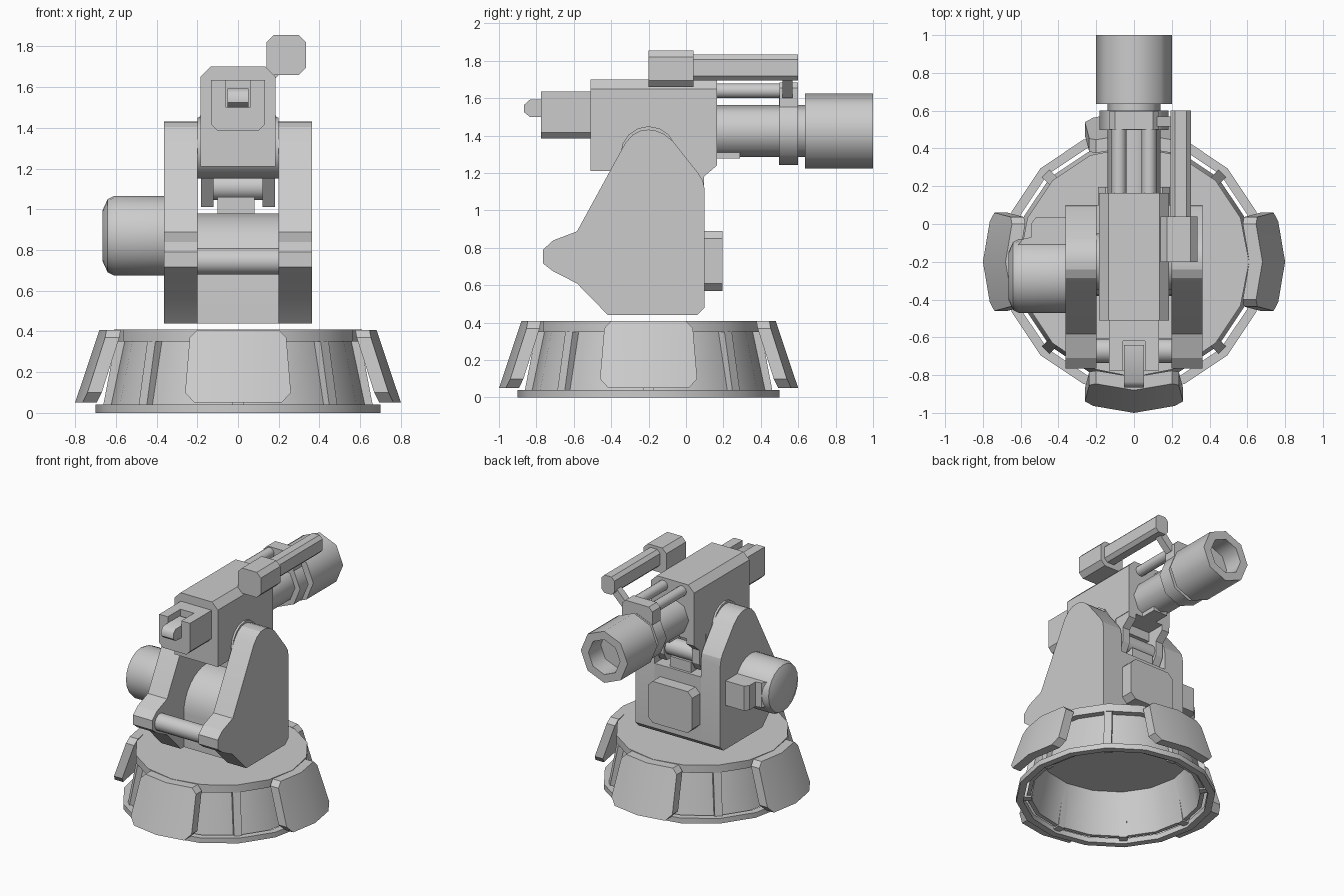
import bpy, bmesh, math
from math import sin, cos, pi, radians
from mathutils import Matrix

if "Cube" in bpy.data.objects:
    bpy.data.objects.remove(bpy.data.objects["Cube"])

CY = -0.2      # base centre in y
BZ = 1.425     # barrel axis height


def place(axis, p, h):
    """Put a 2D point p at height h along an axis."""
    if axis == 'x':
        return (h, p[0], p[1])
    if axis == 'y':
        return (p[0], h, p[1])
    return (p[0], p[1], h)


def finish(name, bm, smooth=35):
    bmesh.ops.remove_doubles(bm, verts=bm.verts, dist=1e-5)
    bmesh.ops.recalc_face_normals(bm, faces=bm.faces)
    for f in bm.faces:
        f.smooth = True
    for e in bm.edges:
        e.smooth = e.calc_face_angle(3.0) < radians(smooth)
    me = bpy.data.meshes.new(name)
    bm.to_mesh(me)
    bm.free()
    ob = bpy.data.objects.new(name, me)
    bpy.context.collection.objects.link(ob)
    return ob


def prism(name, pts, axis, lo, hi, smooth=20):
    bm = bmesh.new()
    a = [bm.verts.new(place(axis, p, lo)) for p in pts]
    b = [bm.verts.new(place(axis, p, hi)) for p in pts]
    bm.faces.new(a)
    bm.faces.new(b[::-1])
    n = len(pts)
    for i in range(n):
        bm.faces.new((a[i], a[(i + 1) % n], b[(i + 1) % n], b[i]))
    return finish(name, bm, smooth)


def lathe(name, prof, n, axis, c, smooth=50):
    """Spin a closed loop of (radius, height) points round an axis through c."""
    bm = bmesh.new()
    rows = []
    for k in range(n):
        t = 2 * pi * k / n
        rows.append([bm.verts.new(place(axis, (c[0] + r * cos(t), c[1] + r * sin(t)), h))
                     for r, h in prof])
    m = len(prof)
    for k in range(n):
        a, b = rows[k], rows[(k + 1) % n]
        for i in range(m):
            j = (i + 1) % m
            if prof[i][0] == 0 and prof[j][0] == 0:
                continue
            if prof[i][0] == 0:
                bm.faces.new((a[i], a[j], b[j]))
            elif prof[j][0] == 0:
                bm.faces.new((a[i], a[j], b[i]))
            else:
                bm.faces.new((a[i], a[j], b[j], b[i]))
    return finish(name, bm, smooth)


def rod(name, r, lo, hi, n, axis, c, smooth=50):
    return lathe(name, [(0, lo), (r, lo), (r, hi), (0, hi)], n, axis, c, smooth)


def rect(x0, x1, y0, y1, c=0.0):
    if not c:
        return [(x0, y0), (x1, y0), (x1, y1), (x0, y1)]
    return [(x0 + c, y0), (x1 - c, y0), (x1, y0 + c), (x1, y1 - c),
            (x1 - c, y1), (x0 + c, y1), (x0, y1 - c), (x0, y0 + c)]


# Base: bottom ring, sloping wall, top deck
lathe("base_ring", [(0.65, 0), (0.7, 0), (0.7, 0.04), (0.65, 0.04)], 16, 'z', (0, CY), 30)
lathe("base_wall", [(0.6, 0.03), (0.63, 0.03), (0.56, 0.36), (0.53, 0.36)], 16, 'z', (0, CY), 30)
rod("base_deck", 0.61, 0.35, 0.41, 16, 'z', (0, CY), 30)

# Eight sloping ribs round the wall
for k in range(8):
    rib = prism(f"base_rib_{k}", [(0.59, 0.02), (0.665, 0.02), (0.6, 0.36), (0.53, 0.36)],
                'y', -0.028, 0.028)
    rib.data.transform(Matrix.Translation((0, CY, 0)) @ Matrix.Rotation(k * pi / 4, 4, 'Z'))

# Four bent armour panels leaning against the base
half = [(0, 0.05), (0.215, 0.05), (0.26, 0.1), (0.237, 0.37), (0.2, 0.408), (0, 0.408)]
for k in range(4):
    bm = bmesh.new()
    for s in (1, -1):
        layer = []
        for depth in (0, 0.07):
            layer.append([bm.verts.new((0.8 - depth - (z - 0.05) * 0.335 - 0.17 * u, s * u, z))
                          for u, z in half])
        outer, inner = layer
        bm.faces.new(outer)
        bm.faces.new(inner[::-1])
        for i in range(5):
            bm.faces.new((outer[i], outer[i + 1], inner[i + 1], inner[i]))
    panel = finish(f"armour_panel_{k}", bm, 30)
    panel.data.transform(Matrix.Translation((0, CY, 0)) @ Matrix.Rotation(k * pi / 2, 4, 'Z'))

# Cheek plates
cheek = [(-0.417, 0.44), (0.06, 0.44), (0.1, 0.48), (0.1, 1.11), (0.09, 1.16), (0.065, 1.2),
         (-0.07, 1.37), (-0.12, 1.41), (-0.165, 1.428), (-0.2, 1.432), (-0.24, 1.428),
         (-0.285, 1.405), (-0.325, 1.36), (-0.583, 0.888), (-0.71, 0.84), (-0.765, 0.79),
         (-0.765, 0.717), (-0.71, 0.674), (-0.583, 0.61)]
for side, s in (("left", -1), ("right", 1)):
    prism(f"cheek_{side}", cheek, 'x', s * 0.198, s * 0.363)

# Mount body between the cheeks, with rounded front shoulder
arc = [(-0.1 - 0.28 * cos(t * pi / 16), 0.7 + 0.28 * sin(t * pi / 16)) for t in range(9)]
prism("mount_body", [(0.06, 0.44), (-0.38, 0.44)] + arc + [(0.1, 0.98), (0.1, 0.48)],
      'x', -0.2, 0.2)
prism("mount_pad", rect(-0.1, 0.08, -0.08, 0.08), 'z', 0.97, 1.06)
prism("rear_hatch", rect(-0.19, 0.19, 0.57, 0.89, 0.04), 'y', 0.09, 0.195)
rod("cross_bar", 0.065, -0.2, 0.2, 16, 'x', (-0.67, 0.745))

# Elevation hinge: two lugs and a pin
for side, s in (("left", -1), ("right", 1)):
    prism(f"hinge_lug_{side}", [(-0.18, 1.22), (-0.02, 1.01), (0.06, 1.01), (0.095, 1.07),
                                (0.095, 1.18), (0.165, 1.24), (0.165, 1.3), (-0.1, 1.3)],
          'x', s * 0.12, s * 0.182)
rod("hinge_pin", 0.065, -0.15, 0.15, 16, 'x', (0.02, 1.11))
rod("trunnion", 0.15, -0.2, 0.2, 16, 'x', (-0.2, 1.3))

# Drive motor on the left cheek
lathe("motor_drum", [(0, -0.36), (0.195, -0.36), (0.195, -0.61), (0.18, -0.64),
                     (0.125, -0.665), (0, -0.665)], 20, 'x', (-0.275, 0.87), 35)
prism("motor_gearbox", [(-0.36, -0.28), (-0.61, -0.28), (-0.62, -0.12), (-0.59, -0.08),
                        (-0.545, -0.07), (-0.545, 0.0), (-0.52, 0.035), (-0.36, 0.035)],
      'z', 0.78, 0.97)

# Receiver
prism("receiver", [(-0.185, 1.21), (0.185, 1.21), (0.185, 1.65), (0.135, 1.7),
                   (-0.135, 1.7), (-0.185, 1.65)], 'y', -0.51, 0.02)
prism("receiver_front", [(-0.185, 1.28), (0.185, 1.28), (0.185, 1.65), (0.135, 1.7),
                         (-0.135, 1.7), (-0.185, 1.65)], 'y', 0.02, 0.165)

# Breech block with a slot and a rounded tongue
low = [(-0.1, 1.385), (0.1, 1.385), (0.132, 1.417), (0.132, 1.635)]
prism("breech", low + [(-0.132, 1.635), (-0.132, 1.417)], 'y', -0.62, -0.51)
prism("breech_slotted", low + [(0.058, 1.635), (0.058, 1.5), (-0.058, 1.5), (-0.058, 1.635),
                               (-0.132, 1.635), (-0.132, 1.417)], 'y', -0.775, -0.62)
prism("breech_tongue", [(-0.64, 1.5), (-0.835, 1.5), (-0.865, 1.525), (-0.865, 1.565),
                        (-0.835, 1.592), (-0.64, 1.592)], 'x', -0.052, 0.052, 50)

# Barrel, collar and hollow muzzle
rod("barrel", 0.14, 0.15, 0.65, 8, 'y', (0, BZ))
rod("barrel_collar", 0.183, 0.497, 0.6, 8, 'y', (0, BZ))
prism("collar_block", rect(-0.13, 0.13, 1.5, 1.685, 0.03), 'y', 0.5, 0.598)
lathe("muzzle", [(0, 0.635), (0.2, 0.635), (0.2, 1.0), (0.135, 1.0), (0.135, 0.85), (0, 0.85)],
      8, 'y', (0, BZ))
prism("barrel_underblock", rect(-0.06, 0.06, 1.278, 1.33), 'y', 0.16, 0.29)
for side, s in (("left", -1), ("right", 1)):
    rod(f"recoil_rod_{side}", 0.04, 0.15, 0.51, 10, 'y', (s * 0.08, 1.64))

# Sight on the right with its strut
prism("sight_box", rect(0.14, 0.335, 1.66, 1.855, 0.035), 'y', -0.2, 0.04)
prism("sight_tube", rect(0.193, 0.303, 1.695, 1.833, 0.025), 'y', 0.03, 0.6)
prism("sight_strut", [(0.1, 1.64), (0.14, 1.6), (0.25, 1.71), (0.21, 1.75)], 'y', 0.515, 0.57)
